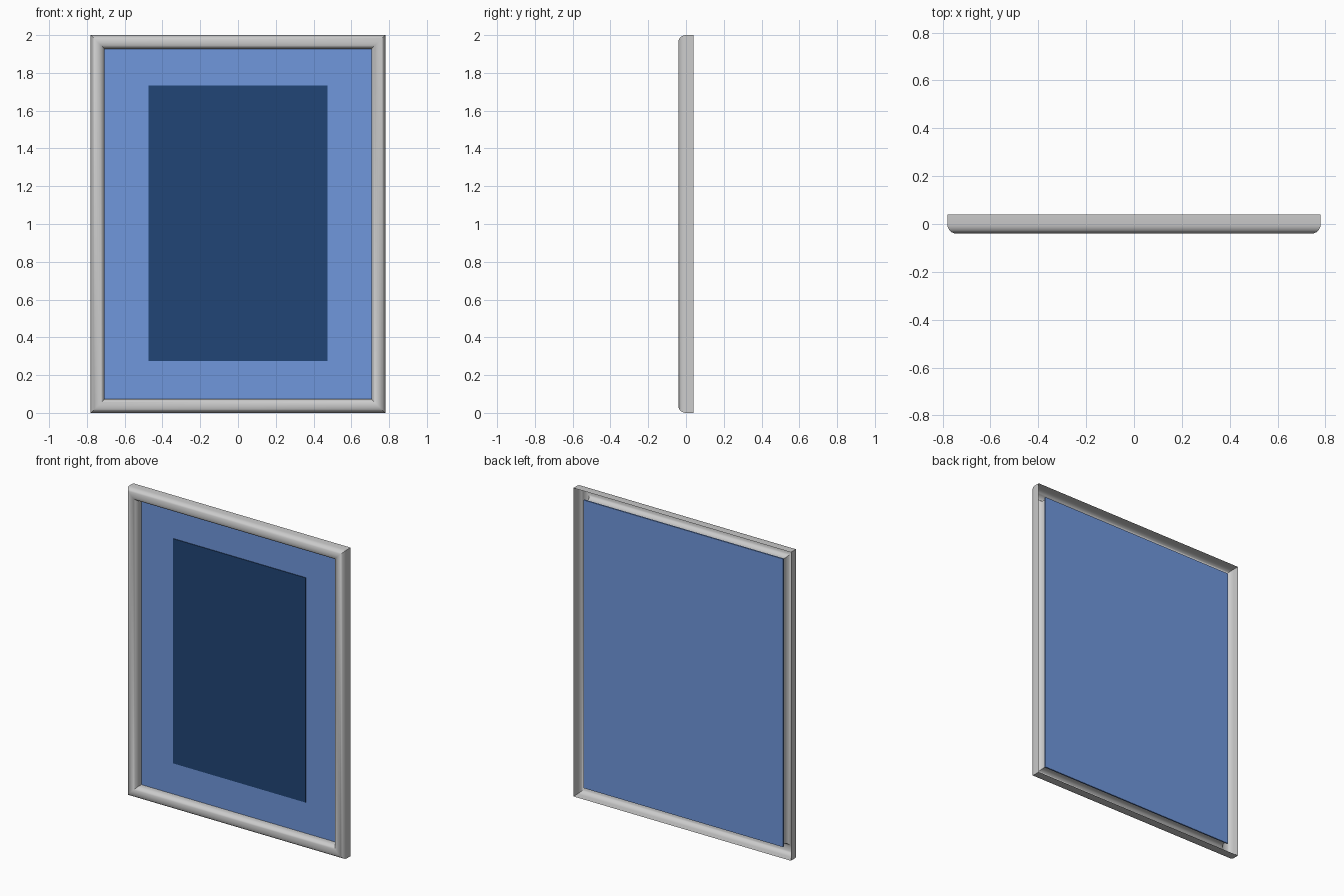
import bpy, bmesh, math

if "Cube" in bpy.data.objects:
    bpy.data.objects.remove(bpy.data.objects["Cube"])

W, H = 0.78, 2.0        # half width and height of the frame
RAIL = 0.074            # width of the moulding


def finish(bm, name, color=None, smooth=False):
    me = bpy.data.meshes.new(name)
    bm.to_mesh(me)
    bm.free()
    ob = bpy.data.objects.new(name, me)
    bpy.context.collection.objects.link(ob)
    if color:
        mat = bpy.data.materials.new(name + "_colour")
        mat.diffuse_color = color
        mat.use_nodes = True
        mat.node_tree.nodes["Principled BSDF"].inputs["Base Color"].default_value = mat.diffuse_color
        me.materials.append(mat)
    if smooth:
        bpy.ops.object.select_all(action='DESELECT')
        ob.select_set(True)
        bpy.context.view_layer.objects.active = ob
        bpy.ops.object.shade_smooth_by_angle(angle=math.radians(35))
    return ob


def box(name, x, z0, z1, y0, y1, color):
    bm = bmesh.new()
    bmesh.ops.create_cube(bm, size=1)
    for v in bm.verts:
        v.co = (v.co.x * 2 * x,
                (y0 + y1) / 2 + v.co.y * (y1 - y0),
                (z0 + z1) / 2 + v.co.z * (z1 - z0))
    return finish(bm, name, color)


# Frame: half-round moulding open at the back, mitred at the corners
profile = [(0, 0.04)]
STEPS = 12
for i in range(STEPS + 1):
    a = math.pi * i / STEPS
    profile.append((RAIL / 2 * (1 - math.cos(a)), -0.002 - 0.038 * math.sin(a)))
profile.append((RAIL, 0.026))

bm = bmesh.new()
loops = []
for d, y in profile:
    x, z0, z1 = W - d, d, H - d
    loops.append([bm.verts.new(c) for c in
                  ((-x, y, z0), (x, y, z0), (x, y, z1), (-x, y, z1))])
for a, b in zip(loops, loops[1:]):
    for k in range(4):
        n = (k + 1) % 4
        bm.faces.new((a[k], a[n], b[n], b[k]))
finish(bm, "frame", smooth=True)

# Mount board behind the moulding
box("mount_board", 0.715, 0.066, 1.934, 0.018, 0.027, (0.16, 0.31, 0.72, 1))

# Dark picture panel on the mount board
box("picture_panel", 0.475, 0.275, 1.732, 0.014, 0.019, (0.015, 0.06, 0.18, 1))
